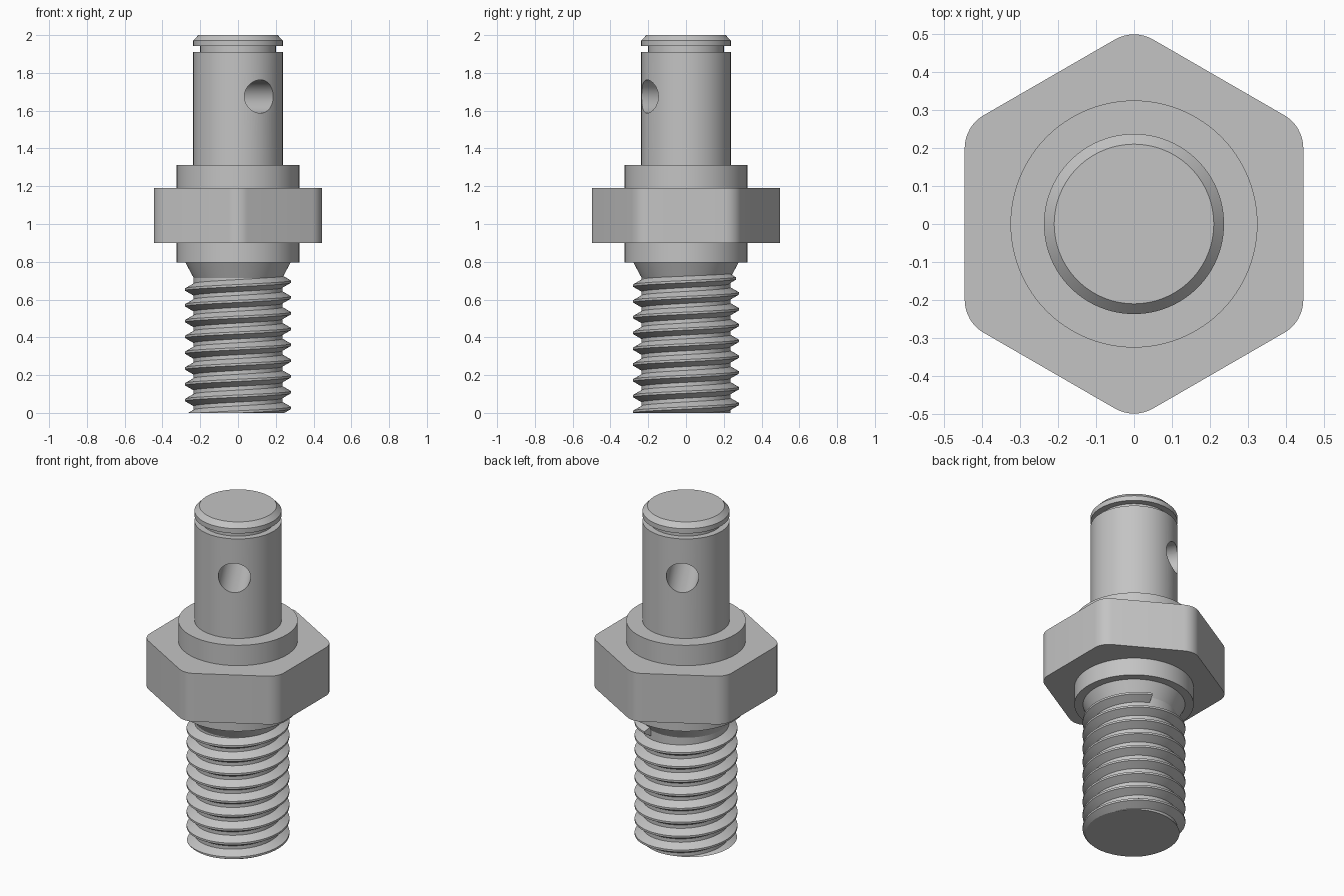
import bpy, bmesh, math

if "Cube" in bpy.data.objects:
    bpy.data.objects.remove(bpy.data.objects["Cube"])

steel = bpy.data.materials.new("steel grey")
steel.diffuse_color = (0.55, 0.55, 0.55, 1)
steel.use_nodes = True
steel.node_tree.nodes["Principled BSDF"].inputs["Base Color"].default_value = steel.diffuse_color
SEG = 96


def finish(name, bm):
    bmesh.ops.recalc_face_normals(bm, faces=bm.faces)
    me = bpy.data.meshes.new(name)
    bm.to_mesh(me)
    bm.free()
    me.materials.append(steel)
    ob = bpy.data.objects.new(name, me)
    bpy.context.collection.objects.link(ob)
    return ob


def smooth(ob):
    bpy.ops.object.select_all(action='DESELECT')
    ob.select_set(True)
    bpy.context.view_layer.objects.active = ob
    bpy.ops.object.shade_smooth_by_angle(angle=math.radians(25))


def stack(name, rings):
    """Closed solid from a list of equal-length vertex rings, capped at both ends."""
    bm = bmesh.new()
    vs = [[bm.verts.new(p) for p in ring] for ring in rings]
    n = len(rings[0])
    for a, b in zip(vs, vs[1:]):
        for i in range(n):
            j = (i + 1) % n
            bm.faces.new((a[i], a[j], b[j], b[i]))
    bm.faces.new(vs[0][::-1])
    bm.faces.new(vs[-1])
    return finish(name, bm)


def lathe(name, profile):
    angs = [2 * math.pi * i / SEG for i in range(SEG)]
    return stack(name, [[(r * math.cos(a), r * math.sin(a), z) for a in angs]
                        for r, z in profile])


# Upper pin with retaining groove and chamfered tip
pin = lathe("upper_pin", [(0.237, 1.31), (0.237, 1.91), (0.2, 1.91), (0.2, 1.943),
                          (0.237, 1.943), (0.237, 1.972), (0.21, 2.0)])

# Cross hole through the pin, 30 degrees off the front
bpy.ops.mesh.primitive_cylinder_add(vertices=64, radius=0.088, depth=1.0,
                                    location=(0, 0, 1.675),
                                    rotation=(math.pi / 2, 0, math.radians(30)))
cutter = bpy.context.object
cutter.name = "hole_cutter"
cutter.data.materials.append(steel)
cutter.hide_render = True
mod = pin.modifiers.new("hole", 'BOOLEAN')
mod.operation = 'DIFFERENCE'
mod.solver = 'EXACT'
mod.object = cutter
bpy.context.view_layer.objects.active = pin
bpy.ops.object.modifier_apply(modifier=mod.name)
bpy.data.objects.remove(cutter)
smooth(pin)

# Round collars above and below the hexagon
smooth(lathe("upper_collar", [(0.325, 1.19), (0.325, 1.312)]))
smooth(lathe("lower_collar", [(0.325, 0.795), (0.325, 0.9)]))

# Hexagon with rounded corners
APO, FIL = 0.4455, 0.1
outline = []
for k in range(6):
    mid = math.radians(30 + 60 * k)
    d = (APO - FIL) / math.cos(math.pi / 6)
    for s in range(9):
        a = mid + math.radians(-30 + 60 * s / 8)
        outline.append((d * math.cos(mid) + FIL * math.cos(a),
                        d * math.sin(mid) + FIL * math.sin(a)))
smooth(stack("hex_flange", [[(x, y, z) for x, y in outline] for z in (0.9, 1.19)]))

# Threaded stud core with flared neck
smooth(lathe("stud_core", [(0.235, 0.0), (0.235, 0.715), (0.278, 0.795)]))

# Helical thread ridge, trimmed flat at the base
PITCH, ROOT, CREST = 0.0836, 0.232, 0.28
section = [(ROOT, -0.4), (CREST, -0.07), (CREST, 0.07), (ROOT, 0.4)]
z0 = 0.695 - 10 * PITCH
steps = int(10.2 * SEG)
rings = []
for i in range(steps + 1):
    t = 2 * math.pi * i / SEG
    z = z0 + PITCH * i / SEG
    rings.append([(r * math.cos(t), r * math.sin(t), z + h * PITCH) for r, h in section])
thread = stack("thread", rings)
bm = bmesh.new()
bm.from_mesh(thread.data)
cut = bmesh.ops.bisect_plane(bm, geom=bm.verts[:] + bm.edges[:] + bm.faces[:],
                             plane_co=(0, 0, 0), plane_no=(0, 0, -1), clear_outer=True)
edges = [e for e in cut['geom_cut'] if isinstance(e, bmesh.types.BMEdge)]
bmesh.ops.holes_fill(bm, edges=edges, sides=0)
bmesh.ops.recalc_face_normals(bm, faces=bm.faces)
bm.to_mesh(thread.data)
bm.free()
smooth(thread)
